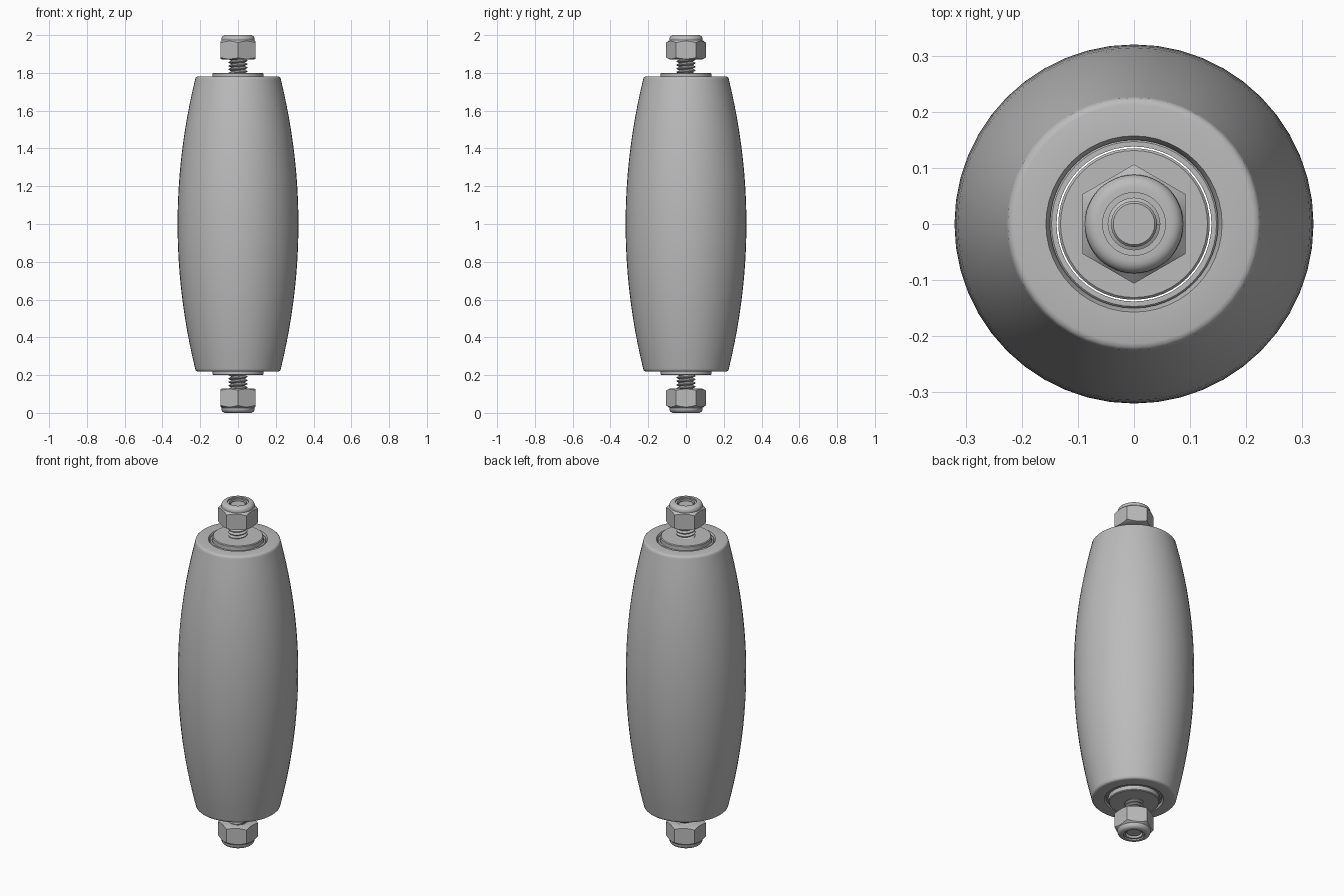
import bpy
import bmesh
from math import pi, cos, sin, radians

cube = bpy.data.objects.get("Cube")
if cube:
    bpy.data.objects.remove(cube, do_unlink=True)

grey = bpy.data.materials.new("neutral grey")
grey.use_nodes = True
colour = (0.5, 0.5, 0.5, 1)
grey.diffuse_color = colour
grey.node_tree.nodes["Principled BSDF"].inputs["Base Color"].default_value = colour

MID = 1.0       # height of the mirror plane
APOTHEM = 0.092  # half the nut's width across flats


def finish(name, bm, side=1, angle=35):
    """Turn a bmesh into a smooth object; side -1 turns it over to the lower end."""
    bmesh.ops.recalc_face_normals(bm, faces=bm.faces)
    mesh = bpy.data.meshes.new(name)
    bm.to_mesh(mesh)
    bm.free()
    obj = bpy.data.objects.new(name, mesh)
    bpy.context.collection.objects.link(obj)
    mesh.materials.append(grey)
    obj.location.z = MID
    if side < 0:
        obj.rotation_euler.x = pi
    bpy.ops.object.select_all(action="DESELECT")
    obj.select_set(True)
    bpy.context.view_layer.objects.active = obj
    bpy.ops.object.shade_smooth_by_angle(angle=radians(angle))
    return obj


def skin(rings, closed=False, caps=False):
    """Bridge rings of points into a surface; closed joins last ring to first."""
    bm = bmesh.new()
    loops = [[bm.verts.new(p) for p in ring] for ring in rings]
    pairs = list(zip(loops, loops[1:]))
    if closed:
        pairs.append((loops[-1], loops[0]))
    for a, b in pairs:
        for i in range(len(a)):
            j = (i + 1) % len(a)
            bm.faces.new((a[i], a[j], b[j], b[i]))
    if caps:
        bm.faces.new(loops[0])
        bm.faces.new(loops[-1])
    return bm


def circle(r, z, n=48):
    return [(r * cos(2 * pi * i / n), r * sin(2 * pi * i / n), z) for i in range(n)]


def hexagon(z, slope, n=48):
    """Hexagonal ring whose corners are cut back by a cone."""
    ring = []
    for i in range(n):
        a = 2 * pi * i / n
        r = APOTHEM / cos((a + pi / 6) % (pi / 3) - pi / 6)
        ring.append((r * cos(a), r * sin(a), z + slope * (r - APOTHEM)))
    return ring


# Barrel-shaped roller with rounded rims and a bore
half = [(0.32 - 0.093 * (k / 12) ** 2, 0.765 * k / 12) for k in range(13)]
half += [(0.225, 0.774), (0.22, 0.779), (0.213, 0.781), (0.157, 0.781), (0.149, 0.765)]
profile = [(r, -z) for r, z in reversed(half[1:])] + half
finish("roller", skin([circle(r, z) for r, z in profile], closed=True))

# Through bolt core, ending just inside each nut
core = [(0.037, -0.985), (0.041, -0.98), (0.041, -0.88), (0.037, -0.87)]
core += [(r, -z) for r, z in reversed(core)]
finish("bolt_core", skin([circle(r, z, 32) for r, z in core], caps=True))

for side, end in ((1, "upper"), (-1, "lower")):
    # Bearing ring seated in the bore
    ring = [(0.15, 0.7), (0.15, 0.772), (0.147, 0.775), (0.138, 0.775), (0.138, 0.7)]
    finish(end + "_bearing", skin([circle(r, z) for r, z in ring], closed=True), side)

    # Washer with a chamfered edge
    disc = [(0.036, 0.76), (0.135, 0.76), (0.135, 0.796), (0.131, 0.8), (0.036, 0.8)]
    finish(end + "_washer", skin([circle(r, z) for r, z in disc], closed=True), side)

    # Screw thread between washer and nut
    pitch, steps, turns = 0.019, 32, 6
    bm = bmesh.new()
    coil = []
    for i in range(steps * turns + 1):
        a = 2 * pi * i / steps
        z = 0.78 + pitch * i / steps
        section = ((0.036, 0), (0.05, 0.4), (0.05, 0.6), (0.036, 1))
        coil.append([bm.verts.new((r * cos(a), r * sin(a), z + pitch * f))
                     for r, f in section])
    for a, b in zip(coil, coil[1:]):
        for k in range(3):
            bm.faces.new((a[k], b[k], b[k + 1], a[k + 1]))
    bmesh.ops.remove_doubles(bm, verts=bm.verts, dist=0.0001)
    finish(end + "_thread", bm, side, 30)

    # Lock nut: chamfered hexagon topped by a rounded collar
    rings = [circle(0.05, 0.872), circle(0.088, 0.872),
             hexagon(0.874, 0.5), hexagon(0.968, -0.6)]
    rings.append(circle(0.088, 0.973))
    for k in range(6):
        a = pi / 2 * k / 5
        rings.append(circle(0.066 + 0.022 * cos(a), 0.978 + 0.022 * sin(a)))
    rings += [circle(0.056, 1.0), circle(0.056, 0.992),
              circle(0.046, 0.992), circle(0.046, 0.975)]
    finish(end + "_lock_nut", skin(rings, closed=True), side)
